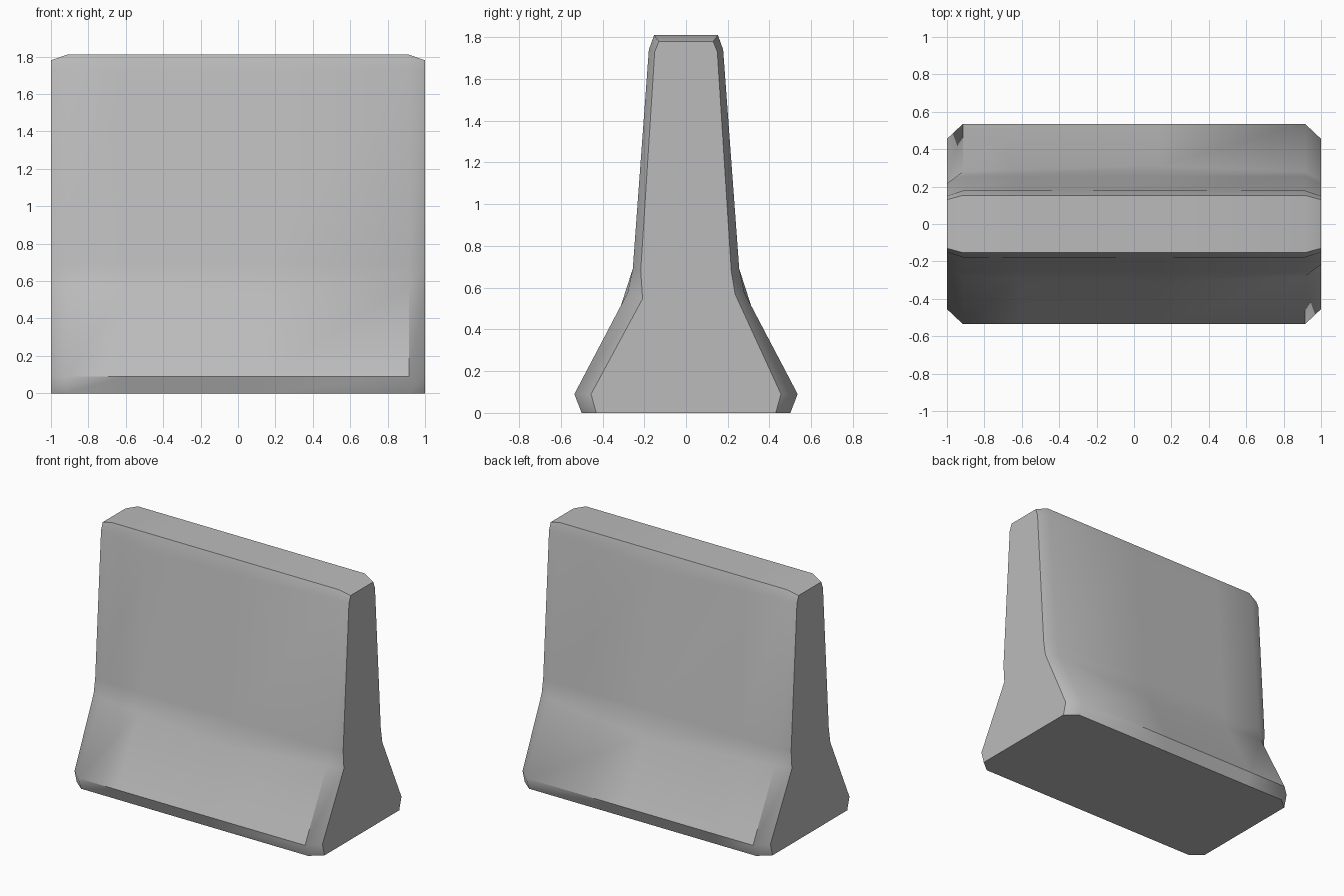
import bpy
import bmesh
import math

cube = bpy.data.objects.get("Cube")
if cube:
    bpy.data.objects.remove(cube, do_unlink=True)

# Concrete colour
concrete = bpy.data.materials.new("concrete_grey")
concrete.use_nodes = True
grey = (0.5, 0.5, 0.5, 1.0)
concrete.diffuse_color = grey
concrete.node_tree.nodes["Principled BSDF"].inputs["Base Color"].default_value = grey

# Half profiles (distance from centre, height), from the ground to the top
BODY = [(0.50, 0), (0.535, 0.09), (0.28, 0.575), (0.255, 0.69), (0.178, 1.74), (0.153, 1.81)]
END = [(0.43, 0), (0.455, 0.09), (0.235, 0.57), (0.217, 0.68), (0.15, 1.73), (0.13, 1.78)]
END_WORN = [(0.43, 0), (0.455, 0.09), (0.208, 0.547), (0.217, 0.68), (0.15, 1.73), (0.13, 1.78)]
EDGE = 0.915


def dip(x, peak, depth):
    """Wear depth that grows from both ends to the peak."""
    return depth * (EDGE - abs(x)) / (EDGE - abs(peak)) if x == peak else \
        depth * ((x + EDGE) / (peak + EDGE) if x < peak else (EDGE - x) / (EDGE - peak))


def worn_body(x, upper_peak):
    """Body half profile with the two bends slid down along their slopes."""
    pts = list(BODY)
    for i, below, amount in ((2, 1, dip(x, 0.13, 0.06)), (4, 3, dip(x, upper_peak, 0.05))):
        (y, z), (yb, zb) = BODY[i], BODY[below]
        pts[i] = (y + (yb - y) * amount / (z - zb), z - amount)
    return pts


def ring(bm, x, front, back):
    loop = [(-y, z) for y, z in front] + [(y, z) for y, z in reversed(back)]
    return [bm.verts.new((x, y, z)) for y, z in loop]


# Barrier body: cross-sections lofted along x
bm = bmesh.new()
rings = [ring(bm, -1, END, END_WORN)]
for x in (-EDGE, -0.6, 0.13, EDGE):
    rings.append(ring(bm, x, worn_body(x, -0.6), worn_body(x, 0.13)))
rings.append(ring(bm, 1, END_WORN, END))
for a, b in zip(rings, rings[1:]):
    for i in range(len(a)):
        j = (i + 1) % len(a)
        bm.faces.new((a[i], a[j], b[j], b[i]))
bm.faces.new(rings[0])
bm.faces.new(rings[-1])
bmesh.ops.recalc_face_normals(bm, faces=bm.faces)

mesh = bpy.data.meshes.new("barrier_body")
bm.to_mesh(mesh)
bm.free()
mesh.materials.append(concrete)
barrier = bpy.data.objects.new("barrier_body", mesh)
bpy.context.collection.objects.link(barrier)

# Soft bends, crisp corners
bpy.ops.object.select_all(action="DESELECT")
barrier.select_set(True)
bpy.context.view_layer.objects.active = barrier
bpy.ops.object.shade_smooth_by_angle(angle=math.radians(40.5))
